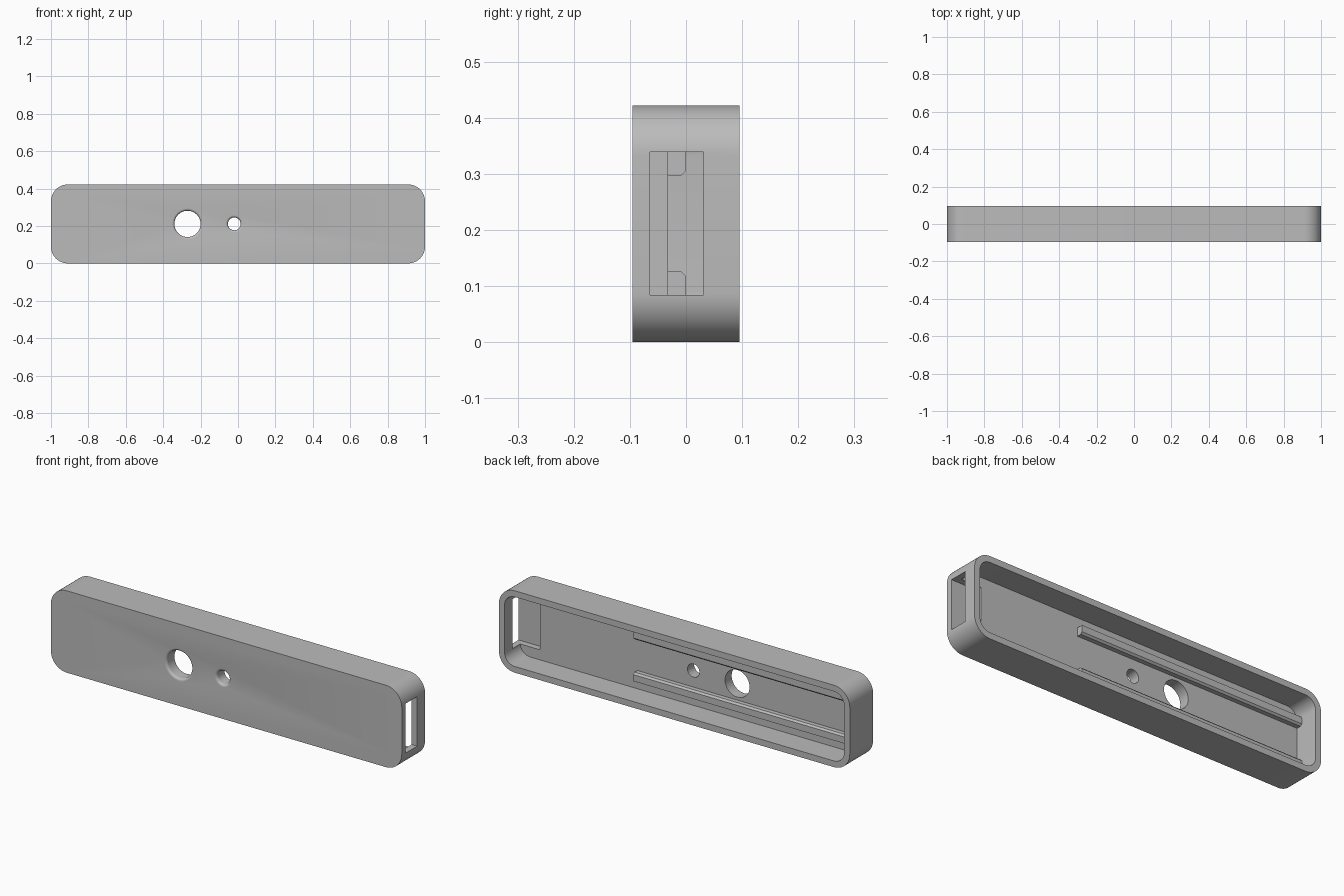
import bpy, bmesh, math
from mathutils import Vector

if "Cube" in bpy.data.objects:
    bpy.data.objects.remove(bpy.data.objects["Cube"], do_unlink=True)

LENGTH, DEPTH, HEIGHT = 2.0, 0.19, 0.422
WALL, RADIUS = 0.032, 0.09
FRONT, BACK, FLOOR = -DEPTH / 2, DEPTH / 2, -0.032
MID = HEIGHT / 2

grey = bpy.data.materials.new("plain_grey")
grey.use_nodes = True
GREY = (0.5, 0.5, 0.5, 1)
grey.diffuse_color = GREY
grey.node_tree.nodes["Principled BSDF"].inputs["Base Color"].default_value = GREY


def prism(name, outline, extrude):
    """Solid made by sweeping a closed outline along a vector."""
    bm = bmesh.new()
    face = bm.faces.new([bm.verts.new(p) for p in outline])
    swept = bmesh.ops.extrude_face_region(bm, geom=[face], use_keep_orig=True)
    verts = [g for g in swept["geom"] if isinstance(g, bmesh.types.BMVert)]
    bmesh.ops.translate(bm, verts=verts, vec=Vector(extrude))
    return finish(name, bm)


def finish(name, bm):
    bmesh.ops.recalc_face_normals(bm, faces=bm.faces)
    mesh = bpy.data.meshes.new(name)
    bm.to_mesh(mesh)
    bm.free()
    mesh.materials.append(grey)
    obj = bpy.data.objects.new(name, mesh)
    bpy.context.collection.objects.link(obj)
    return obj


def rounded_rect(half_x, half_z, radius, y, steps=12):
    points = []
    corners = [(1, 1), (-1, 1), (-1, -1), (1, -1)]
    for i, (sx, sz) in enumerate(corners):
        for k in range(steps + 1):
            a = math.pi / 2 * (i + k / steps)
            points.append((sx * (half_x - radius) + radius * math.cos(a), y,
                           MID + sz * (half_z - radius) + radius * math.sin(a)))
    return points


def flared_hole(x, radius, flare, sides=48):
    """Round cutter along y whose front end opens with a fillet."""
    rings = [(FRONT - 0.02, radius + flare)]
    for k in range(7):
        a = math.pi / 2 * k / 6
        rings.append((FRONT + flare * math.sin(a), radius + flare * (1 - math.cos(a))))
    # reverse the quarter round so it is tangent to the bore
    rings = rings[:1] + [(FRONT + flare * (1 - math.cos(math.pi / 2 * k / 6)),
                          radius + flare * (1 - math.sin(math.pi / 2 * k / 6)))
                         for k in range(7)]
    rings.append((BACK, radius))
    bm = bmesh.new()
    loops = [[bm.verts.new((x + r * math.cos(math.tau * i / sides), y,
                            MID + r * math.sin(math.tau * i / sides)))
              for i in range(sides)] for y, r in rings]
    for a, b in zip(loops, loops[1:]):
        for i in range(sides):
            j = (i + 1) % sides
            bm.faces.new((a[i], a[j], b[j], b[i]))
    bm.faces.new(loops[0])
    bm.faces.new(loops[-1])
    return finish("hole_cutter", bm)


def cut(target, cutter):
    cutter.hide_render = True
    mod = target.modifiers.new("cut", 'BOOLEAN')
    mod.operation, mod.solver, mod.object = 'DIFFERENCE', 'EXACT', cutter
    bpy.context.view_layer.objects.active = target
    bpy.ops.object.modifier_apply(modifier=mod.name)
    bpy.data.objects.remove(cutter, do_unlink=True)


# Rounded case, hollow and open at the back
case = prism("case", rounded_rect(LENGTH / 2, MID, RADIUS, FRONT), (0, DEPTH, 0))
cut(case, prism("cavity", rounded_rect(LENGTH / 2 - WALL, MID - WALL, RADIUS - WALL, FLOOR),
                (0, DEPTH, 0)))

# End window, continuing as a shallow pocket in the floor
X0, Y0, Y1, Z0, Z1 = 0.855, -0.064, 0.031, 0.084, 0.339
cut(case, prism("window", [(X0, Y0, Z0), (X0, Y1, Z0), (X0, Y1, Z1), (X0, Y0, Z1)],
                (0.3, 0, 0)))

# Two round holes through the front
cut(case, flared_hole(-0.27, 0.07, 0.013))
cut(case, flared_hole(-0.02, 0.034, 0.013))

# Pair of chamfered guide rails on the floor, mirrored about mid height
RAIL_START, RAIL_END = 0.30, -(LENGTH / 2 - WALL) - 0.005
for name, side in (("upper_rail", 1), ("lower_rail", -1)):
    section = [(FLOOR - 0.004, 0.085), (-0.009, 0.085), (0, 0.094),
               (0, 0.128), (FLOOR - 0.004, 0.128)]
    prism(name, [(RAIL_START, y, MID + side * d) for y, d in section],
          (RAIL_END - RAIL_START, 0, 0))

# Smooth round corners and bores, keep edges sharp
bpy.ops.object.select_all(action='DESELECT')
case.select_set(True)
bpy.context.view_layer.objects.active = case
bpy.ops.object.shade_smooth_by_angle(angle=math.radians(30))
